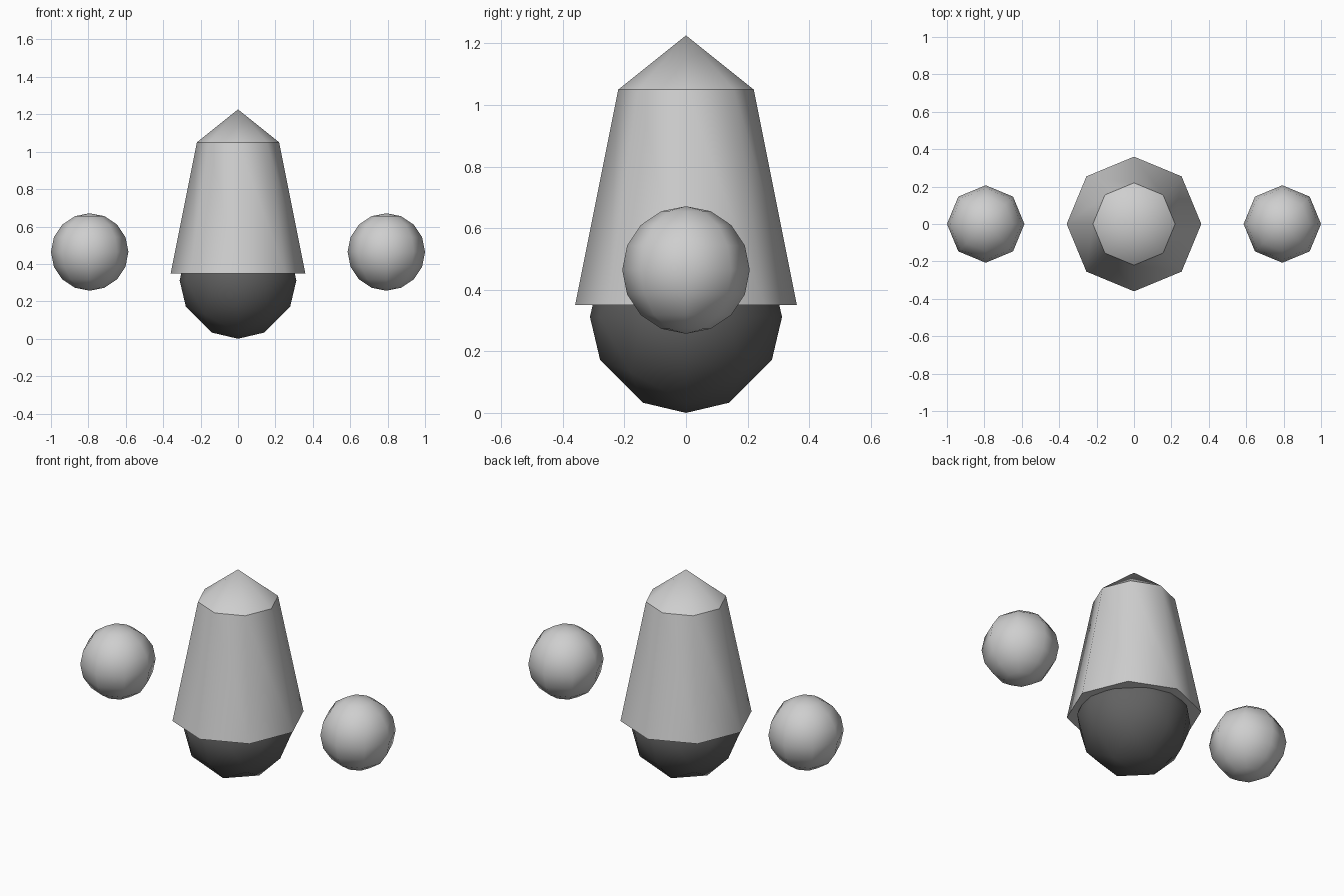
import bpy, bmesh, math
from mathutils import Vector, Matrix

if "Cube" in bpy.data.objects:
    bpy.data.objects.remove(bpy.data.objects["Cube"])


def material(name, value):
    m = bpy.data.materials.new(name)
    m.diffuse_color = (value, value, value, 1.0)
    m.use_nodes = True
    m.node_tree.nodes["Principled BSDF"].inputs["Base Color"].default_value = m.diffuse_color
    return m


LIGHT = material("light_grey", 0.62)
DARK = material("dark_grey", 0.12)


def finish(bm, name, mat, location=(0, 0, 0), angle=60):
    """Turn a bmesh into a smooth shaded object with one colour."""
    bmesh.ops.recalc_face_normals(bm, faces=bm.faces)
    mesh = bpy.data.meshes.new(name)
    bm.to_mesh(mesh)
    bm.free()
    mesh.materials.append(mat)
    obj = bpy.data.objects.new(name, mesh)
    obj.location = location
    bpy.context.collection.objects.link(obj)
    bpy.ops.object.select_all(action='DESELECT')
    obj.select_set(True)
    bpy.context.view_layer.objects.active = obj
    bpy.ops.object.shade_smooth_by_angle(angle=math.radians(angle))
    return obj


def tapered(name, r_bottom, r_top, z0, z1):
    """Eight-sided tapered solid between two heights."""
    bm = bmesh.new()
    bmesh.ops.create_cone(bm, cap_ends=True, segments=8, radius1=r_bottom,
                          radius2=r_top, depth=z1 - z0,
                          matrix=Matrix.Translation((0, 0, (z0 + z1) / 2)))
    return finish(bm, name, LIGHT)


# Body shell and its pointed tip
tapered("body", 0.36, 0.22, 0.35, 1.05)
tapered("tip", 0.22, 0.0, 1.05, 1.226)

# Dark rounded base: octahedron split in three along each edge, pushed to a ball
bm = bmesh.new()
R = 0.312
for i in range(-3, 4):
    for j in range(-3, 4):
        for k in range(-3, 4):
            if abs(i) + abs(j) + abs(k) == 3:
                bm.verts.new(Vector((i, j, k)).normalized() * R)
bmesh.ops.convex_hull(bm, input=bm.verts)
finish(bm, "base_ball", DARK, (0, 0, R))

# Floating side balls
for side, label in ((-1, "left"), (1, "right")):
    bm = bmesh.new()
    bmesh.ops.create_uvsphere(bm, u_segments=8, v_segments=8, radius=0.207)
    finish(bm, label + "_ball", LIGHT, (side * 0.793, 0, 0.464))
